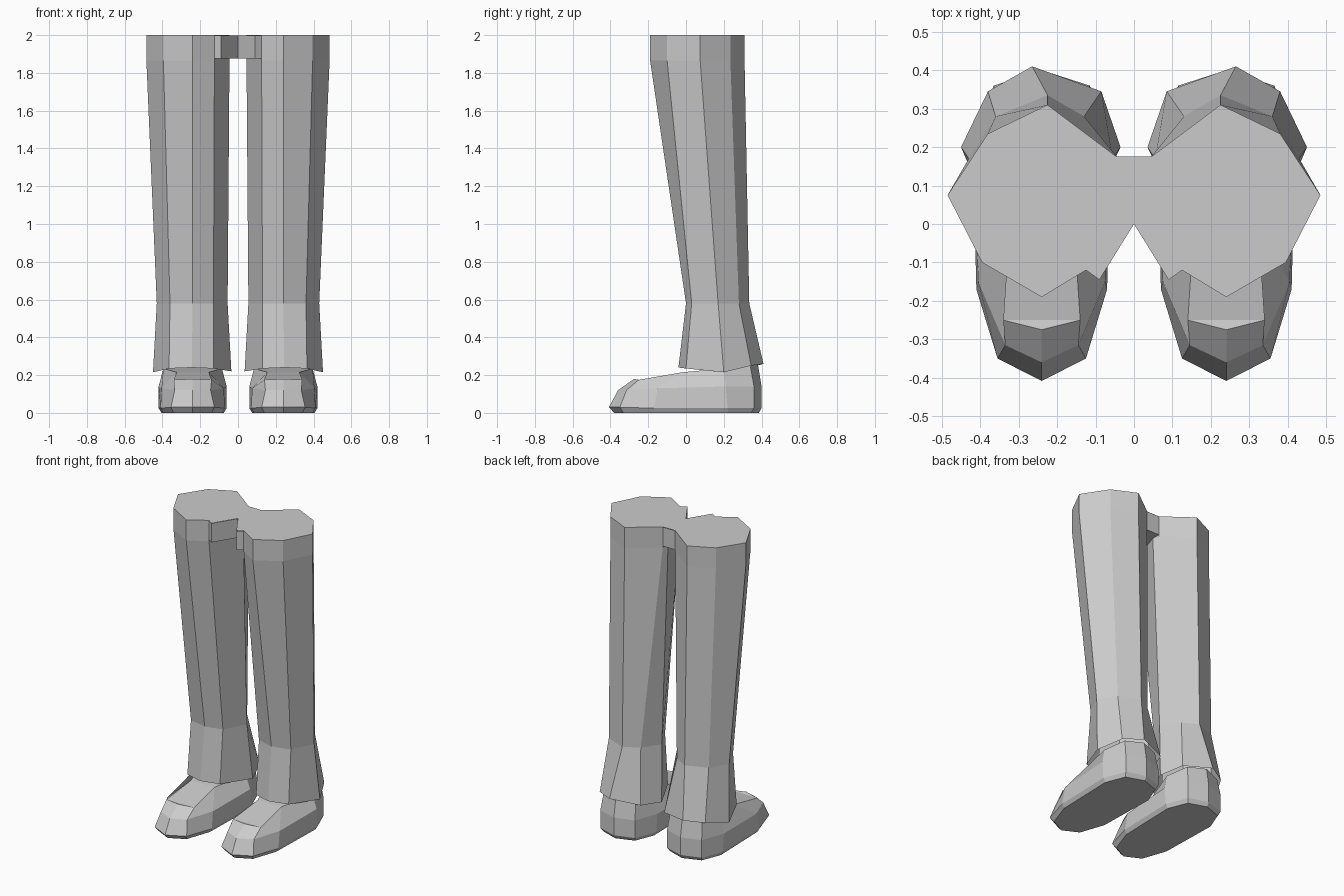
import bpy

if "Cube" in bpy.data.objects:
    bpy.data.objects.remove(bpy.data.objects["Cube"])

grey = bpy.data.materials.new("plain_grey")
grey.diffuse_color = (0.6, 0.6, 0.6, 1)
grey.use_nodes = True
grey.node_tree.nodes["Principled BSDF"].inputs["Base Color"].default_value = grey.diffuse_color


def build(name, verts, faces, mirrored=True):
    """Flat-shaded part, mirrored to the other side when asked."""
    me = bpy.data.meshes.new(name)
    me.from_pydata(verts, [], faces)
    me.materials.append(grey)
    ob = bpy.data.objects.new(name, me)
    bpy.context.collection.objects.link(ob)
    if mirrored:
        ob.modifiers.new("mirror", 'MIRROR').use_axis[0] = True
    return ob


def bridge(rings, n):
    """Quads joining stacked closed rings of n points."""
    return [(r * n + i, r * n + (i + 1) % n, (r + 1) * n + (i + 1) % n, (r + 1) * n + i)
            for r in range(rings - 1) for i in range(n)]


# Trouser leg: rings start at the inner side and run front, outside, back
hip = [(.045, .12), (.125, -.12), (.24, -.19), (.395, -.10),
       (.485, .075), (.38, .235), (.225, .31), (.045, .175)]
knee = [(.055, .17), (.13, .03), (.24, 0), (.36, .03),
        (.43, .17), (.36, .28), (.225, .335), (.13, .28)]
hem = [(.035, .2, .22), (.13, .0, .235), (.245, -.04, .24), (.365, 0, .235),
       (.45, .2, .215), (.38, .345, .25), (.265, .41, .26), (.085, .345, .24)]
leg = hem + [(x, y, .58) for x, y in knee]
leg += [(x, y, 1.865) for x, y in hip] + [(x, y, 2) for x, y in hip]
build("trouser_leg", leg, bridge(4, 8))

# Waist cap: one flat face with a notch at the front
half = [(.09, -.145)] + hip[1:]
outline = [(0, 0)] + half + [(-x, y) for x, y in reversed(half)]
build("waist_cap", [(x, y, 2) for x, y in outline], [tuple(range(len(outline)))], False)

# Crotch piece: short block joining the legs under the cap
side = [(.09, -.145), (.125, -.12), (.045, .175)]
foot = [(0, 0)] + side + [(-x, y) for x, y in reversed(side)]
n = len(foot)
build("crotch_piece", [(x, y, z) for z in (1.875, 1.999) for x, y in foot],
      bridge(2, n) + [tuple(reversed(range(n)))], False)

# Shoe: each half profile runs from toe to heel and is reflected about its centre line
CENTRE = .24
profiles = [
    [(0, -.38, 0), (.10, -.33, 0), (.155, -.17, 0), (.165, .22, 0), (.115, .345, 0), (0, .385, 0)],
    [(0, -.408, .03), (.115, -.35, .03), (.17, -.17, .025), (.18, .22, .025), (.125, .36, .025), (0, .4, .025)],
    [(0, -.36, .12), (.095, -.315, .12), (.165, -.15, .13), (.18, .21, .14), (.125, .36, .14), (0, .4, .14)],
    [(0, -.275, .18), (.1, -.25, .175), (.085, -.02, .215), (.155, .2, .235), (.115, .34, .25), (0, .38, .26)],
]
shoe = []
for p in profiles:
    shoe += [(CENTRE + x, y, z) for x, y, z in p]
    shoe += [(CENTRE - x, y, z) for x, y, z in p[-2:0:-1]]
faces = bridge(4, 10) + [tuple(reversed(range(10)))]
top = 30
# Upper of the shoe, closed with strips from toe to heel
faces += [(top, top + 1, top + 9), (top + 4, top + 5, top + 6)]
faces += [(top + i, top + i + 1, top + 9 - i, top + 10 - i) for i in (1, 2, 3)]
build("shoe", shoe, faces)
